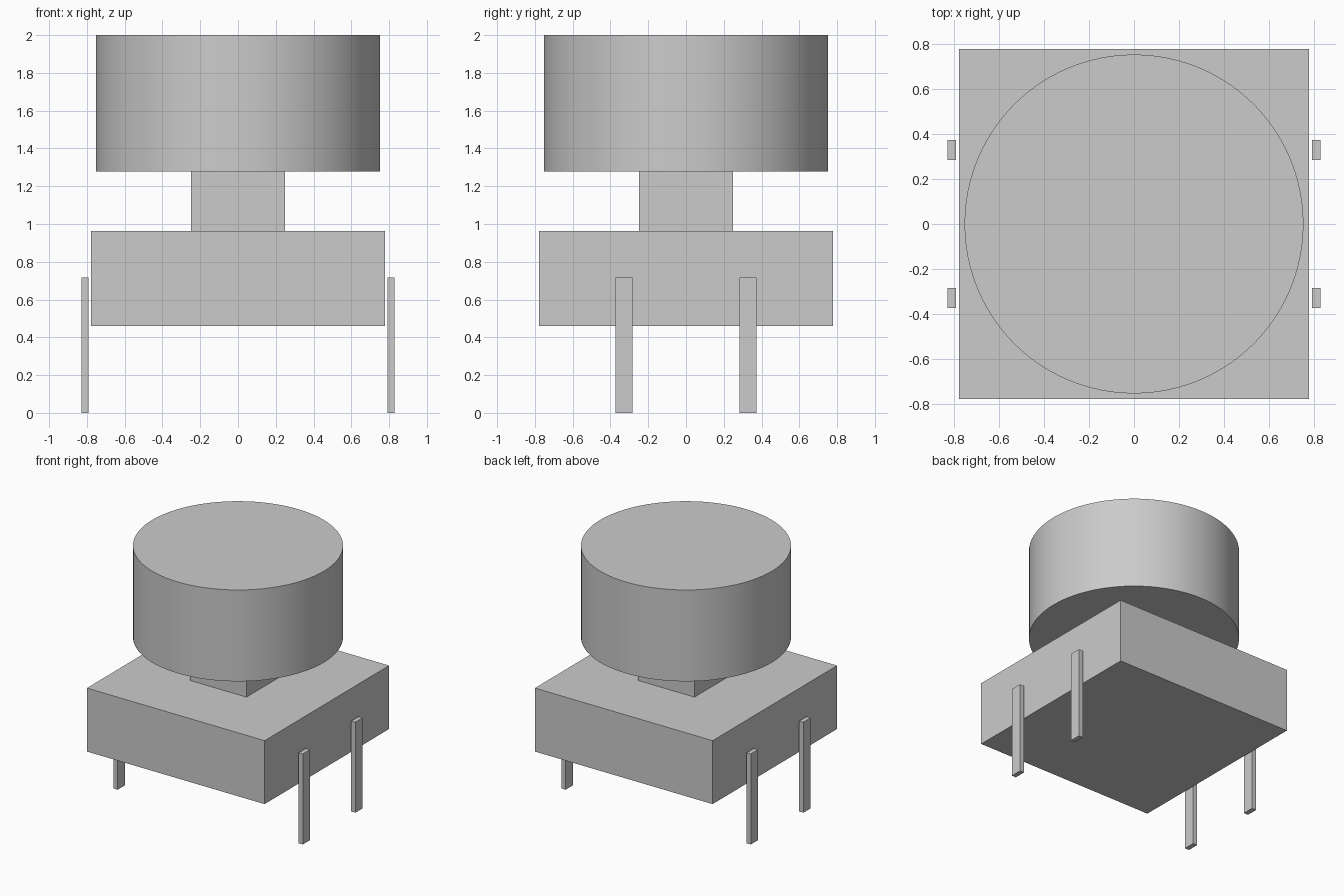
import bpy
import math

cube = bpy.data.objects.get("Cube")
if cube:
    bpy.data.objects.remove(cube, do_unlink=True)

# Single grey plastic colour
grey = bpy.data.materials.new("light_grey")
grey.use_nodes = True
colour = (0.6, 0.6, 0.6, 1.0)
grey.diffuse_color = colour
grey.node_tree.nodes["Principled BSDF"].inputs["Base Color"].default_value = colour


def finish(name):
    obj = bpy.context.object
    obj.name = name
    obj.data.name = name
    obj.data.materials.append(grey)
    return obj


def box(name, x, y, z_low, z_high, width, depth):
    bpy.ops.mesh.primitive_cube_add(size=1, location=(x, y, (z_low + z_high) / 2))
    bpy.context.object.scale = (width, depth, z_high - z_low)
    bpy.ops.object.transform_apply(location=False, rotation=False, scale=True)
    return finish(name)


# Square housing and plunger stem
box("housing", 0, 0, 0.46, 0.962, 1.555, 1.555)
box("stem", 0, 0, 0.962, 1.277, 0.495, 0.495)

# Round button cap
bpy.ops.mesh.primitive_cylinder_add(vertices=96, radius=0.753, depth=0.723,
                                    location=(0, 0, 1.6385))
finish("button_cap")
bpy.ops.object.shade_smooth_by_angle(angle=math.radians(30))

# Four contact pins, standing just clear of the housing sides
for side, sx in (("left", 1), ("right", -1)):
    for end, sy in (("front", -1), ("back", 1)):
        box(f"{end}_{side}_pin", sx * 0.81, sy * 0.329, 0, 0.716, 0.037, 0.09)
